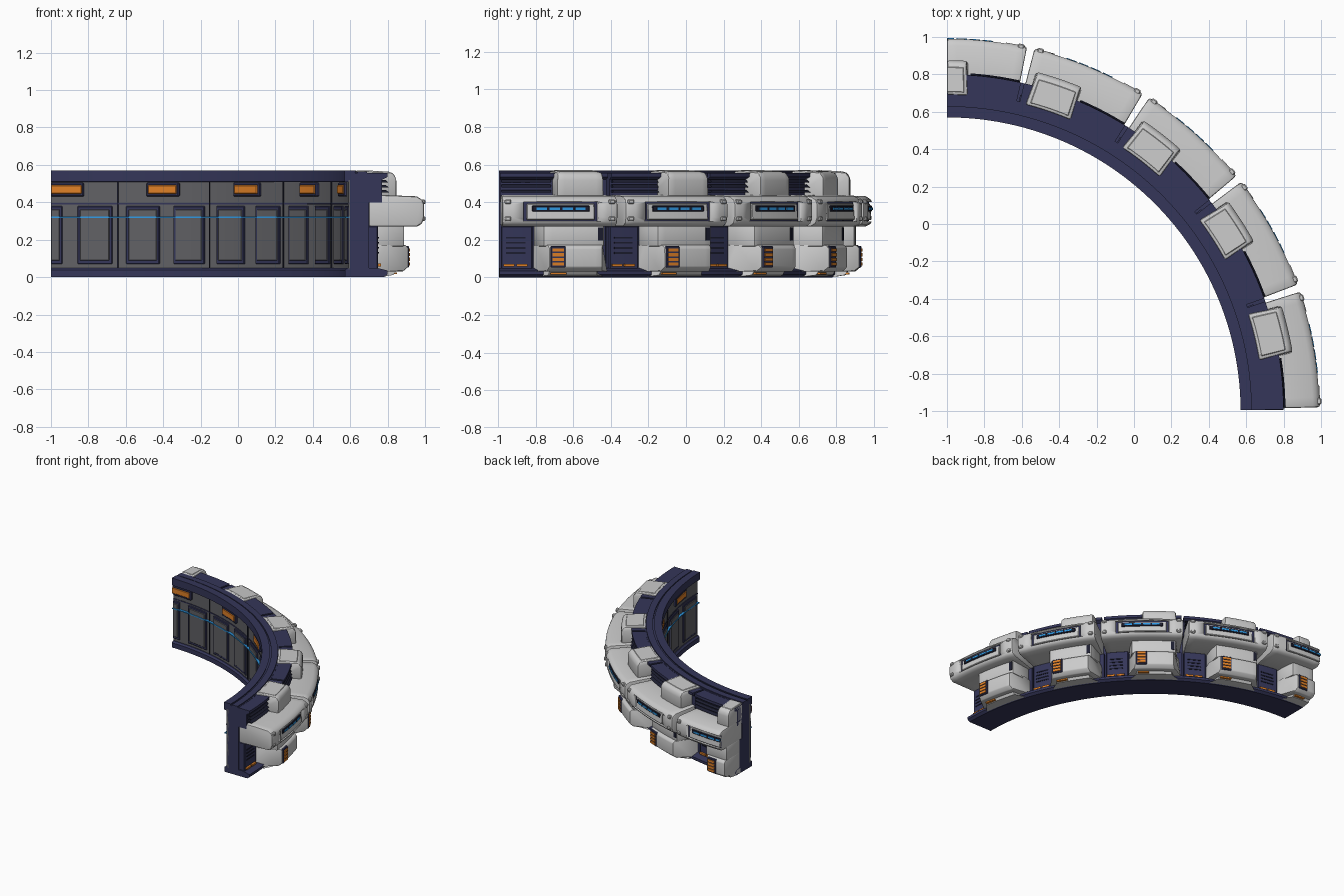
import bpy, bmesh, math

CX, CY = -1.0, -1.0          # arc centre
PITCH = 19.25                # degrees per module
A_MIN, A_MAX = 0.2, 90.0


def mat(name, c):
    m = bpy.data.materials.new(name)
    m.diffuse_color = (*c, 1)
    return m


NAVY = mat("navy", (0.035, 0.037, 0.10))
DARK = mat("dark", (0.012, 0.013, 0.03))
WALL = mat("wall_grey", (0.12, 0.12, 0.13))
ORANGE = mat("orange", (0.75, 0.22, 0.02))
BLUE = mat("blue", (0.03, 0.33, 0.8))


def sector(name, a0, a1, profile, material=None, bevel=0.0, seg=2):
    """Sweep an (r, z[, end inset in degrees]) profile round the arc centre."""
    a0, a1 = max(a0, A_MIN), min(a1, A_MAX)
    if a1 - a0 < 0.1:
        return None
    n = max(1, math.ceil((a1 - a0) / 1.7))
    bm = bmesh.new()
    rings = []
    for i in range(n + 1):
        t, ring = i / n, []
        for p in profile:
            inset = p[2] if len(p) > 2 else 0
            lo = a0 + (inset if a0 > A_MIN else 0)
            hi = a1 - (inset if a1 < A_MAX else 0)
            a = math.radians(lo + (hi - lo) * t)
            ring.append(bm.verts.new((CX + p[0] * math.cos(a), CY + p[0] * math.sin(a), p[1])))
        rings.append(ring)
    m = len(profile)
    for r0, r1 in zip(rings, rings[1:]):
        for j in range(m):
            bm.faces.new((r0[j], r0[(j + 1) % m], r1[(j + 1) % m], r1[j]))
    bm.faces.new(rings[0][::-1])
    bm.faces.new(rings[-1])
    bmesh.ops.recalc_face_normals(bm, faces=bm.faces)
    if bevel:
        edges = [e for e in bm.edges if e.calc_face_angle(0) > 0.5]
        bmesh.ops.bevel(bm, geom=edges, offset=bevel, segments=seg, profile=0.5,
                        affect='EDGES', clamp_overlap=True)
    me = bpy.data.meshes.new(name)
    bm.to_mesh(me)
    bm.free()
    me.shade_smooth()
    me.set_sharp_from_angle(angle=math.radians(30))
    ob = bpy.data.objects.new(name, me)
    bpy.context.collection.objects.link(ob)
    if material:
        me.materials.append(material)
    return ob


def box(r0, r1, z0, z1):
    return [(r0, z0), (r1, z0), (r1, z1), (r0, z1)]


# Continuous wall: core, inner grey face, top lip, skirting, light strip
sector("wall_core", 0, 90, box(1.60, 1.70, 0.0, 0.558), NAVY)
sector("wall_inner_face", 0, 90, box(1.592, 1.61, 0.04, 0.52), WALL)
sector("top_lip", 0, 90, [(1.57, 0.51), (1.61, 0.505), (1.63, 0.57), (1.57, 0.57)], NAVY)
sector("top_outer_rail", 0, 90, box(1.64, 1.69, 0.54, 0.566), NAVY)
sector("skirting", 0, 90, [(1.572, 0), (1.62, 0), (1.62, 0.05), (1.585, 0.05), (1.572, 0.038)], NAVY)
sector("base_foot", 0, 90, [(1.60, 0), (1.78, 0), (1.80, 0.015), (1.80, 0.035), (1.74, 0.05), (1.60, 0.05)], NAVY)
sector("upper_wall_line", 0, 90, box(1.588, 1.60, 0.388, 0.396), NAVY)
sector("blue_light_line", 0, 90, box(1.574, 1.60, 0.315, 0.323), BLUE)

for k in range(5):
    b = k * PITCH

    def part(name, a0, a1, profile, *args):
        return sector(f"{name}_{k}", b + a0, b + a1, profile, *args)

    # Inner wall panels with raised navy frames
    for c in (4.5, 14.2):
        part("panel_frame", c - 3.4, c + 3.4, box(1.583, 1.60, 0.07, 0.38), NAVY, 0.004, 1)
        part("panel", c - 2.9, c + 2.9, box(1.579, 1.60, 0.088, 0.362), WALL, 0.004, 1)
    # Inner orange lamps and module seams
    part("lamp_frame", 6.6, 13.4, box(1.575, 1.60, 0.43, 0.505), NAVY, 0.006, 1)
    part("lamp", 7.0, 13.0, box(1.570, 1.60, 0.445, 0.492), ORANGE, 0.004, 1)
    part("wall_seam", -0.08, 0.08, box(1.585, 1.60, 0.05, 0.51), DARK)

    # Outer louvre block beneath the top rail
    part("louvre_block", 0.3, 19.0, [(1.68, 0.40), (1.77, 0.40), (1.77, 0.52), (1.80, 0.535), (1.80, 0.556), (1.68, 0.556)], NAVY)
    for i in range(3):
        z = 0.452 + i * 0.027
        part(f"louvre_{i}", 0.6, 9.0, [(1.76, z), (1.81 - i * 0.004, z), (1.79, z + 0.014), (1.76, z + 0.014)], DARK)

    # Top cap with inset plate
    part("top_cap", 9.2, 17.9, [(1.69, 0.42), (1.875, 0.42, 0.4), (1.875, 0.53, 0.4), (1.855, 0.56, 0.6), (1.69, 0.567)], None, 0.014)
    part("top_cap_plate", 9.9, 17.1, [(1.705, 0.55), (1.84, 0.55, 0.3), (1.84, 0.564, 0.3), (1.705, 0.571)], None, 0.004, 1)

    # Overhanging shell with recessed light panel
    shell = part("upper_shell", 0.4, 18.85,
                 [(1.70, 0.27), (1.955, 0.27, 0.1), (1.985, 0.285, 0.2), (1.995, 0.32, 0.25), (1.995, 0.39, 0.25),
                  (1.985, 0.415, 0.2), (1.955, 0.432, 0.1), (1.70, 0.442)], None, 0.012)
    cutter = part("shell_cutter", 3.9, 15.5, box(1.97, 2.1, 0.298, 0.402), NAVY)
    cutter.hide_render = True
    cutter.hide_viewport = True
    mod = shell.modifiers.new("recess", 'BOOLEAN')
    mod.operation, mod.object, mod.solver = 'DIFFERENCE', cutter, 'EXACT'
    part("recess_liner", 3.92, 15.48, box(1.96, 1.973, 0.299, 0.401), NAVY)
    part("recess_panel", 4.4, 15.0, [(1.96, 0.306), (1.988, 0.306), (1.98, 0.392), (1.96, 0.392)], None, 0.004, 1)
    part("light_slot", 5.2, 14.2, box(1.97, 1.990, 0.35, 0.382), DARK, 0.004, 1)
    for i in range(4):
        a = 5.9 + i * 2.0
        part(f"blue_light_{i}", a, a + 1.6, box(1.97, 1.994, 0.359, 0.373), BLUE)
    # Corner studs on the shell
    for a in (1.0, 17.2):
        for z in (0.30, 0.39):
            part("shell_stud", a, a + 1.0, box(1.97, 2.003, z, z + 0.025), None, 0.006, 1)

    # Lower wall panel with vents, beside the lower housing
    part("vent_panel", 0.5, 6.0, box(1.69, 1.75, 0.04, 0.275), NAVY, 0.006, 1)
    part("back_panel", 5.5, 19.2, box(1.69, 1.735, 0.04, 0.275), NAVY)
    for i in range(4):
        z = 0.125 + i * 0.027
        part(f"vent_slot_{i}", 1.4, 4.8, box(1.74, 1.754, z, z + 0.009), DARK)
    for a in (0.9, 3.2):
        part("foot_light", a, a + 1.9, box(1.74, 1.765, 0.058, 0.072), ORANGE)

    # Middle band and its dark end slot
    part("middle_band", 6.3, 18.2, [(1.72, 0.165), (1.80, 0.165), (1.905, 0.165, 1.0), (1.905, 0.28, 1.0), (1.80, 0.28), (1.72, 0.28)], None, 0.008)
    part("band_slot", 16.2, 17.0, box(1.88, 1.909, 0.195, 0.265), DARK)

    # Lower housing with chamfered ends, foot and orange grille
    part("lower_housing", 6.2, 18.6, [(1.72, 0.03), (1.80, 0.03), (1.90, 0.03, 1.6), (1.93, 0.055, 1.9), (1.93, 0.155, 1.9),
                                      (1.915, 0.172, 1.7), (1.80, 0.172), (1.72, 0.172)], None, 0.006)
    part("housing_foot", 6.8, 18.0, [(1.72, 0.004), (1.80, 0.004), (1.85, 0.012, 1.5), (1.87, 0.04, 1.7), (1.72, 0.04)])
    part("foot_strip", 8.6, 11.2, box(1.84, 1.872, 0.016, 0.026), ORANGE)
    part("grille_frame", 8.3, 10.7, box(1.90, 1.936, 0.052, 0.166), NAVY, 0.004, 1)
    for i in range(4):
        z = 0.062 + i * 0.025
        part(f"grille_slat_{i}", 8.6, 10.4, box(1.91, 1.942, z, z + 0.017), ORANGE)
